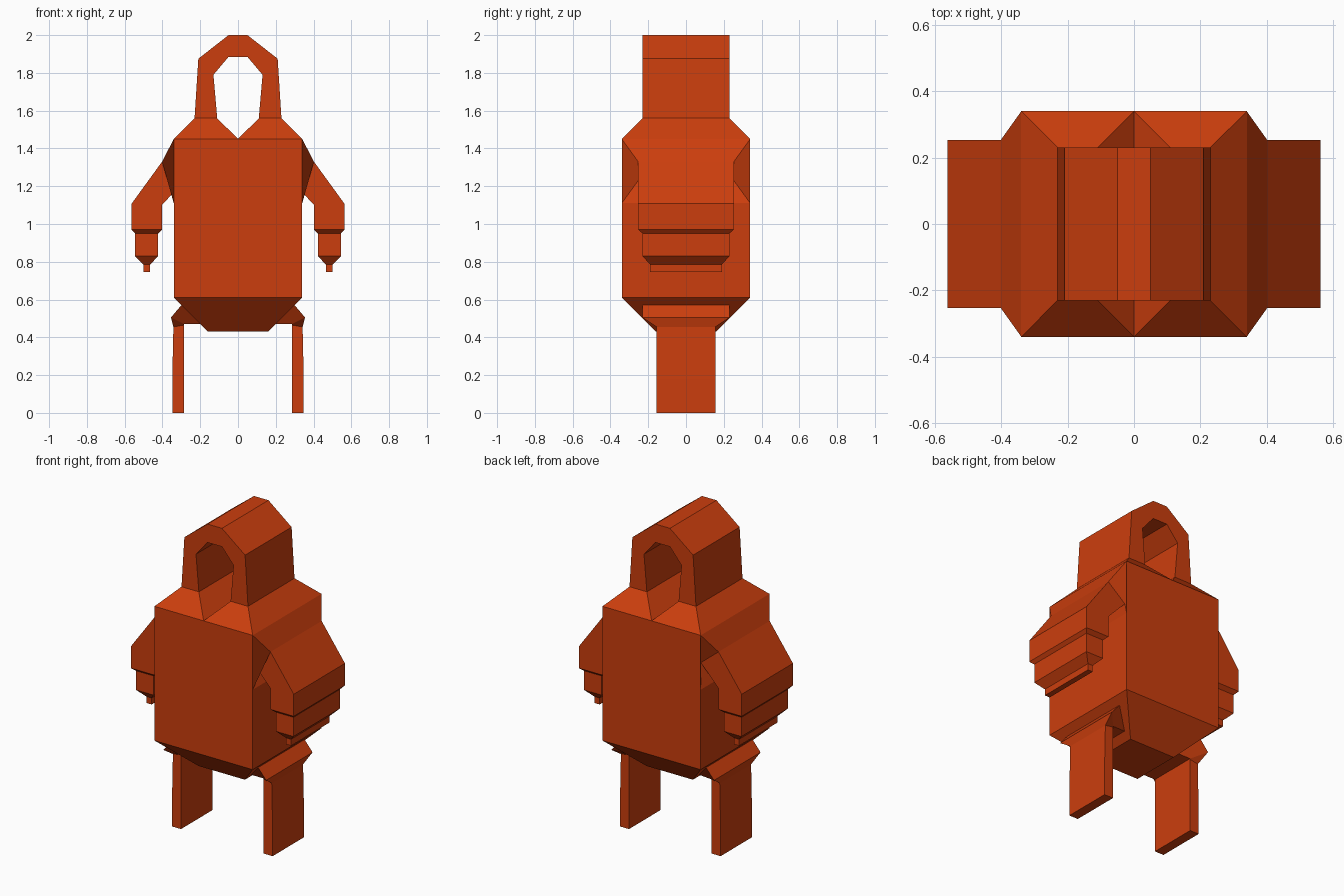
import bpy
import bmesh

cube = bpy.data.objects.get("Cube")
if cube:
    bpy.data.objects.remove(cube, do_unlink=True)

# One flat colour for everything
orange = bpy.data.materials.new("burnt orange")
orange.use_nodes = True
COLOUR = (0.6, 0.048, 0.004, 1)
orange.diffuse_color = COLOUR
orange.node_tree.nodes["Principled BSDF"].inputs["Base Color"].default_value = COLOUR


def loft(name, sections, mirror=True, cap=True, skip=()):
    """Join four-sided sections, each an outer and an inner edge (x, z, half depth).

    Sections run from the bottom up; skip lists (section, side) faces left open.
    """
    bm = bmesh.new()
    rings = []
    for (xo, zo, yo), (xi, zi, yi) in sections:
        corners = ((xo, -yo, zo), (xo, yo, zo), (xi, yi, zi), (xi, -yi, zi))
        rings.append([bm.verts.new(c) for c in corners])
    if cap:
        bm.faces.new(rings[0][::-1])
    for level, (a, b) in enumerate(zip(rings, rings[1:])):
        for side in range(4):
            if (level, side) not in skip:
                nxt = (side + 1) % 4
                bm.faces.new((a[side], a[nxt], b[nxt], b[side]))
    mesh = bpy.data.meshes.new(name)
    bm.to_mesh(mesh)
    bm.free()
    mesh.materials.append(orange)
    obj = bpy.data.objects.new(name, mesh)
    bpy.context.collection.objects.link(obj)
    if mirror:
        mod = obj.modifiers.new("mirror", "MIRROR")
        mod.use_axis[0] = True
    return obj


def level(z, outer, inner, depth):
    """A horizontal section."""
    return (outer, z, depth), (inner, z, depth)


W = 0.34  # half width and half depth of the body

# Body, left open at the sides where the arm sockets sit
loft("body", [
    level(0.43, 0.16, -0.16, 0.16),
    level(0.61, W, -W, W),
    level(1.11, W, -W, W),
    level(1.45, W, -W, W),
], mirror=False, skip=[(2, 0), (2, 2)])

# Sloped shoulders rising into the hollow head arch
loft("shoulders_and_head_arch", [
    level(1.45, W, 0, W),
    level(1.56, 0.23, 0.11, 0.23),
    ((0.21, 1.875, 0.23), (0.13, 1.79, 0.23)),
    ((0.05, 2.0, 0.23), (0.05, 1.885, 0.23)),
    ((0, 2.0, 0.23), (0, 1.885, 0.23)),
], cap=False)

# Arms with their recessed sockets
loft("arms", [
    level(0.97, 0.563, 0.402, 0.253),
    ((0.563, 1.108, 0.253), (0.402, 1.102, 0.253)),
    ((0.402, 1.33, 0.253), (0.28, 1.23, 0.253)),
    ((W, 1.45, W), (W, 1.11, W)),
])

# Stepped hands ending in a narrow fin
loft("hands", [
    level(0.745, 0.5, 0.465, 0.19),
    level(0.785, 0.5, 0.465, 0.19),
    level(0.83, 0.545, 0.423, 0.23),
    level(0.95, 0.545, 0.423, 0.23),
    level(0.97, 0.563, 0.402, 0.253),
])

# Flared hips and flat legs
loft("hips", [
    ((0.342, 0.455, 0.155), (0.285, 0.465, 0.155)),
    ((0.355, 0.505, 0.23), (0.285, 0.47, 0.155)),
    ((0.3, 0.57, 0.23), (0.2, 0.47, 0.155)),
])
loft("legs", [
    level(0, 0.348, 0.286, 0.155),
    level(0.18, 0.348, 0.286, 0.155),
    ((0.342, 0.455, 0.155), (0.285, 0.465, 0.155)),
])
